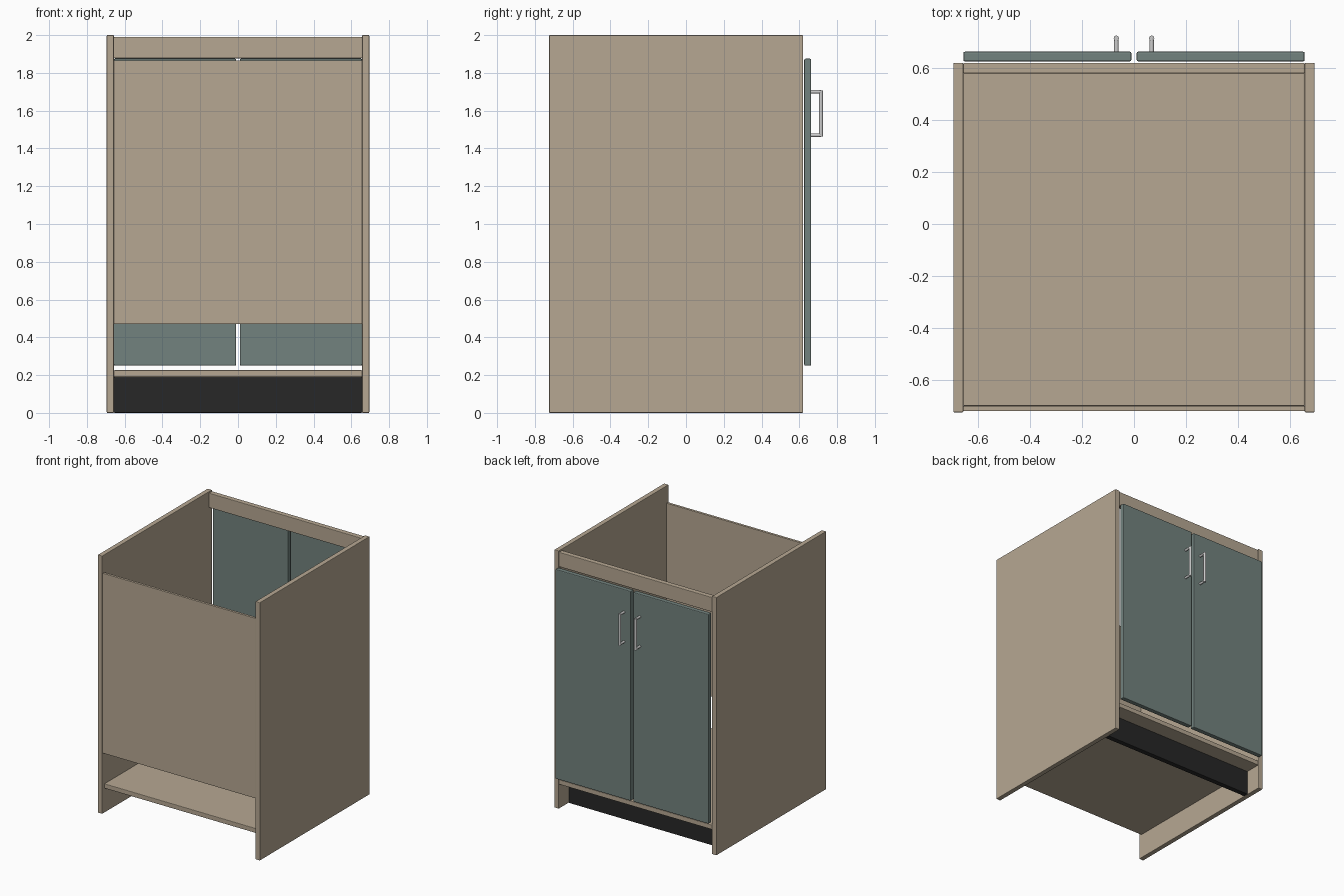
import bpy
from math import pi

if "Cube" in bpy.data.objects:
    bpy.data.objects.remove(bpy.data.objects["Cube"])


def material(name, color):
    m = bpy.data.materials.new(name)
    m.diffuse_color = (*color, 1)
    m.use_nodes = True
    m.node_tree.nodes["Principled BSDF"].inputs["Base Color"].default_value = m.diffuse_color
    return m


wood = material("tan_board", (0.47, 0.39, 0.29))
paint = material("green_grey_paint", (0.17, 0.225, 0.21))
black = material("black_board", (0.02, 0.02, 0.02))


def finish(obj, name, mat=None):
    obj.name = name
    if mat:
        obj.data.materials.append(mat)
    return obj


def board(name, lo, hi, mat, bevel=0.004):
    """Box between two corners with slightly eased edges."""
    bpy.ops.mesh.primitive_cube_add(size=1, location=[(a + b) / 2 for a, b in zip(lo, hi)])
    obj = bpy.context.object
    obj.scale = [b - a for a, b in zip(lo, hi)]
    bpy.ops.object.transform_apply(location=False, rotation=False, scale=True)
    mod = obj.modifiers.new("eased_edges", 'BEVEL')
    mod.width, mod.segments = bevel, 2
    return finish(obj, name, mat)


def rod(name, loc, radius, length, rot=(0, 0, 0)):
    bpy.ops.mesh.primitive_cylinder_add(vertices=20, radius=radius, depth=length,
                                        location=loc, rotation=rot)
    bpy.ops.object.shade_smooth_by_angle()
    return finish(bpy.context.object, name)


# Carcass boards between the two sides
board("bottom_shelf", (-0.657, -0.70, 0.19), (0.657, 0.62, 0.226), wood)
board("rear_panel", (-0.657, -0.72, 0.47), (0.657, -0.70, 1.866), wood, 0.002)
board("top_rail", (-0.657, 0.58, 1.877), (0.657, 0.62, 1.99), wood)
board("toe_kick", (-0.657, 0.46, 0), (0.657, 0.50, 0.19), black)

# Mirrored sides, doors and bar handles
for s, side in ((-1, "left"), (1, "right")):
    x0, x1 = sorted((s * 0.657, s * 0.695))
    board(side + "_side", (x0, -0.725, 0), (x1, 0.62, 2), wood)
    x0, x1 = sorted((s * 0.010, s * 0.657))
    board(side + "_door", (x0, 0.626, 0.25), (x1, 0.663, 1.875), paint, 0.006)
    rod(side + "_handle_bar", (s * 0.068, 0.715, 1.585), 0.010, 0.245)
    for z, end in ((1.47, "lower"), (1.70, "upper")):
        rod(f"{side}_{end}_handle_post", (s * 0.068, 0.687, z), 0.009, 0.056, (pi / 2, 0, 0))
